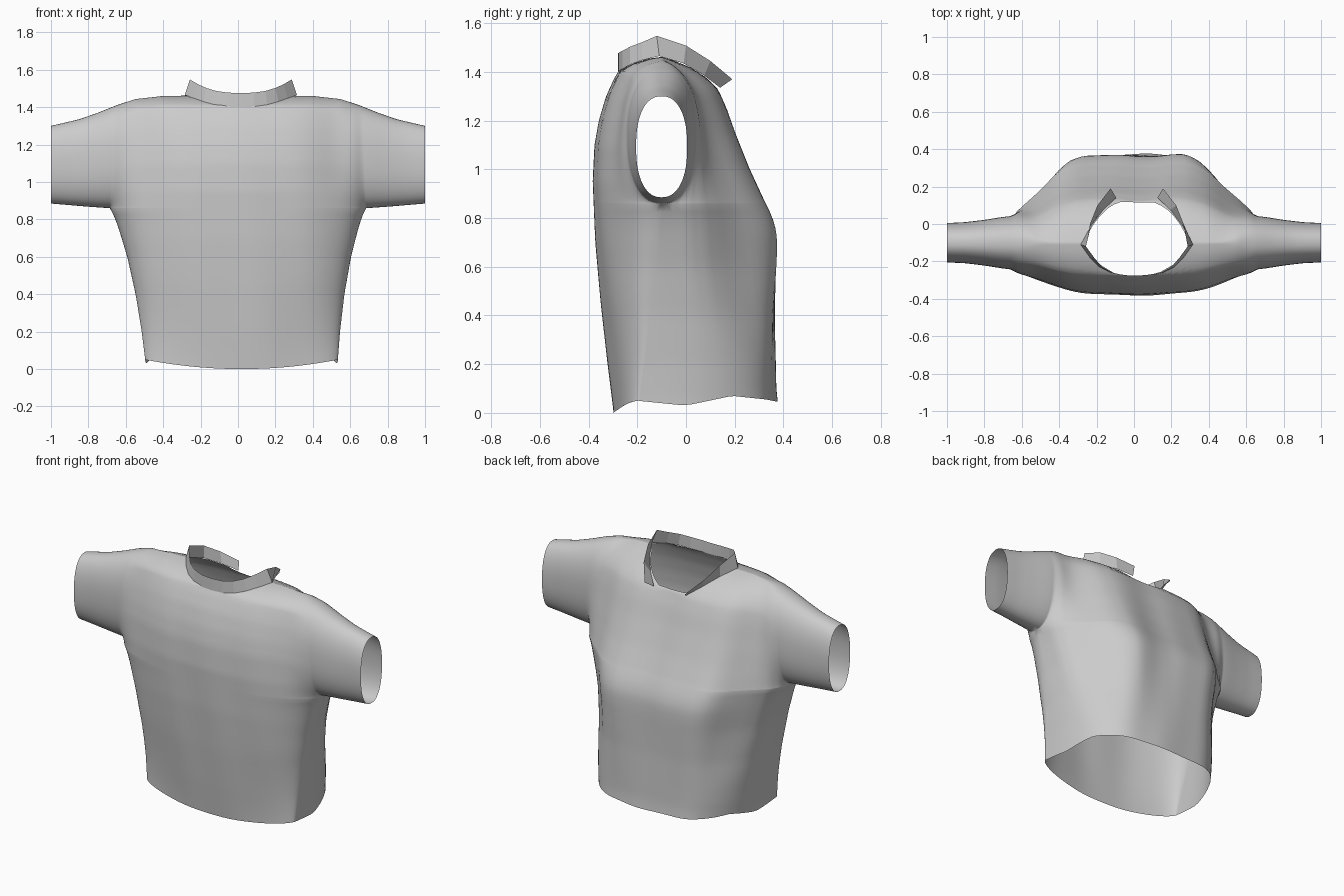
import bpy, bmesh, math

if "Cube" in bpy.data.objects:
    bpy.data.objects.remove(bpy.data.objects["Cube"])

ARM, TOP, WID = 0.86, 1.465, 0.685      # armpit height, shoulder height, half width at armpit


def lerp(pts, t):
    if t <= pts[0][0]:
        return pts[0][1]
    for (a, va), (b, vb) in zip(pts, pts[1:]):
        if t <= b:
            return va + (vb - va) * (t - a) / (b - a)
    return pts[-1][1]


def smooth(a, b, t):
    t = min(1, max(0, (t - a) / (b - a)))
    return t * t * (3 - 2 * t)


# side silhouettes (z, y), torso half width (z, x), seam depth (z, y)
FRONT = [(0, -.30), (.2, -.325), (.45, -.352), (.7, -.374), (.95, -.385), (1.1, -.378), (1.2, -.36),
         (1.3, -.33), (1.37, -.298), (1.41, -.275), (1.44, -.215), (1.457, -.16), (TOP, -.1)]
BACK = [(0, .385), (.1, .375), (.4, .37), (.65, .375), (.72, .373), (.77, .364), (.82, .345), (.88, .315),
        (1.0, .26), (1.15, .2), (1.25, .165), (1.33, .13), (1.38, .08), (1.42, .02), (1.45, -.05), (TOP, -.1)]
SIDE = [(0, .515), (.05, .515), (.2, .53), (.4, .558), (.6, .598), (.75, .64), (.82, .664), (ARM, WID)]
SEAM = [(0, -.2), (.3, -.16), (ARM, -.1)]
# cross section of the upper back (x / half width, relative depth)
BLADE = [(0, .99), (.3, 1), (.4, .993), (.47, .97), (.56, .91), (.63, .825), (.71, .70), (.787, .585),
         (.85, .495), (.92, .385), (.97, .25), (1, 0)]
# sleeve: shoulder line, underside and half depth along x
SHOULDER = [(0, TOP), (.4, 1.46), (.55, 1.443), (.65, 1.41), (.75, 1.37), (.85, 1.335), (1, 1.3)]
UNDER = [(WID, ARM), (.8, .868), (1, .885)]
DEPTH = [(.5, .16), (.6, .148), (.7, .138), (.8, .122), (.9, .11), (1, .105)]
# neckline height on each panel
NECK = {-1: [(0, 1.405), (.12, 1.413), (.2, 1.435), (.25, 1.45), (.285, TOP)],
        1: [(0, 1.335), (.1, 1.34), (.2, 1.405), (.25, 1.44), (.285, TOP)]}


def bulge(u, p):
    return max(0.0, 1 - min(1, abs(u)) ** p) ** (1 / p)


def section(u, z, side):
    """Relative torso depth across the width."""
    if side < 0:
        return bulge(u, 1.7 + .5 * smooth(0, .6, z))
    k = smooth(.1, .8, z)
    return (1 - k) * bulge(u, 2.9) + k * lerp(BLADE, abs(u))


def surface_y(x, z, side):
    """Depth of the cloth at (x, z) on the front (-1) or back (+1) panel."""
    outline = FRONT if side < 0 else BACK
    ax = abs(x)
    fold = 1 + .012 * math.sin(19 * x + 2 * z + side) - .02 * math.exp(-(x / .12) ** 2)
    if z <= ARM:
        c = lerp(SEAM, z)
        return c + (lerp(outline, z) - c) * section(x / lerp(SIDE, z), z, side) * fold
    top = lerp(SHOULDER, ax)
    zz = ARM + (z - ARM) * (TOP - ARM) / (top - ARM)
    w = WID - .03 * (zz - ARM) / (TOP - ARM)
    torso = abs(lerp(outline, zz) + .1) * section(min(1, ax / w), zz, side) * fold
    low = lerp(UNDER, ax)
    e = abs(2 * (z - low) / (top - low) - 1)
    sleeve = lerp(DEPTH, ax) * bulge(e, 2.3) * smooth(.38, .64, ax)
    return -.1 + side * (torso ** 3.5 + sleeve ** 3.5) ** (1 / 3.5)


def mesh_object(name, bm, shade):
    bmesh.ops.remove_doubles(bm, verts=bm.verts, dist=.0004)
    bmesh.ops.recalc_face_normals(bm, faces=bm.faces)
    me = bpy.data.meshes.new(name)
    bm.to_mesh(me)
    bm.free()
    ob = bpy.data.objects.new(name, me)
    bpy.context.collection.objects.link(ob)
    for f in me.polygons:
        f.use_smooth = shade


def skin(bm, columns):
    cols = [[bm.verts.new(p) for p in c] for c in columns]
    for a, b in zip(cols, cols[1:]):
        for i in range(len(a) - 1):
            bm.faces.new((a[i], b[i], b[i + 1], a[i + 1]))


# shirt body: front and back panels, each a yoke with sleeves plus a lower torso
N, ROWS = 30, 30
HEM_BACK = [(-.2, .05), (0, .03), (.19, .07), (.33, .055), (.38, .045)]
torso_x = [WID * math.sin(math.pi / 2 * i / N) for i in range(-N, N + 1)]
sleeve_x = [WID + (1 - WID) * i / 10 for i in range(1, 11)]
all_x = [-x for x in reversed(sleeve_x)] + torso_x + sleeve_x
bm = bmesh.new()
for side in (-1, 1):
    yoke, lower = [], []
    for x in all_x:
        ax = abs(x)
        z0 = lerp(UNDER, ax)
        neck = abs(x - .015)
        z1 = lerp(NECK[side], neck) if neck < .285 else lerp(SHOULDER, ax)
        col = []
        for j in range(ROWS + 1):
            z = z0 + (z1 - z0) * (1 - math.cos(math.pi * j / ROWS)) / 2
            col.append((x, surface_y(x, z, side), z))
        yoke.append(col)
    for x in torso_x:
        u = x / WID
        hem = .05 * u * u if side < 0 else lerp(HEM_BACK, surface_y(u * .515, .05, 1))
        col = []
        for j in range(25):
            z = hem + (ARM - hem) * j / 24
            xs = u * lerp(SIDE, z)
            col.append((xs + .02 * (1 - z / ARM), surface_y(xs, z, side), z))
        lower.append(col)
    skin(bm, yoke)
    skin(bm, lower)
mesh_object("shirt_body", bm, True)

# collar band, open at the back (x, y, low z, high z, inward lean, backward lean)
HALF = [(0, -.28, 1.40, 1.475, 0, 0), (.07, -.277, 1.403, 1.478, 0, 0),
        (.14, -.26, 1.413, 1.487, .007, 0), (.2, -.23, 1.43, 1.503, .015, 0),
        (.25, -.18, 1.448, 1.522, .022, 0), (.3, -.11, 1.465, 1.548, .028, -.01),
        (.245, -.01, 1.435, 1.508, -.005, .01), (.18, .075, 1.385, 1.445, -.03, .025),
        (.11, .14, 1.335, 1.37, -.03, .05)]
ring = [(-x, y, a, b, -l, m) for x, y, a, b, l, m in reversed(HALF[1:])] + HALF
bm = bmesh.new()
skin(bm, [[(x + .015, y, a), (x + .015 - l, y + m, b)] for x, y, a, b, l, m in ring])
mesh_object("collar", bm, False)
